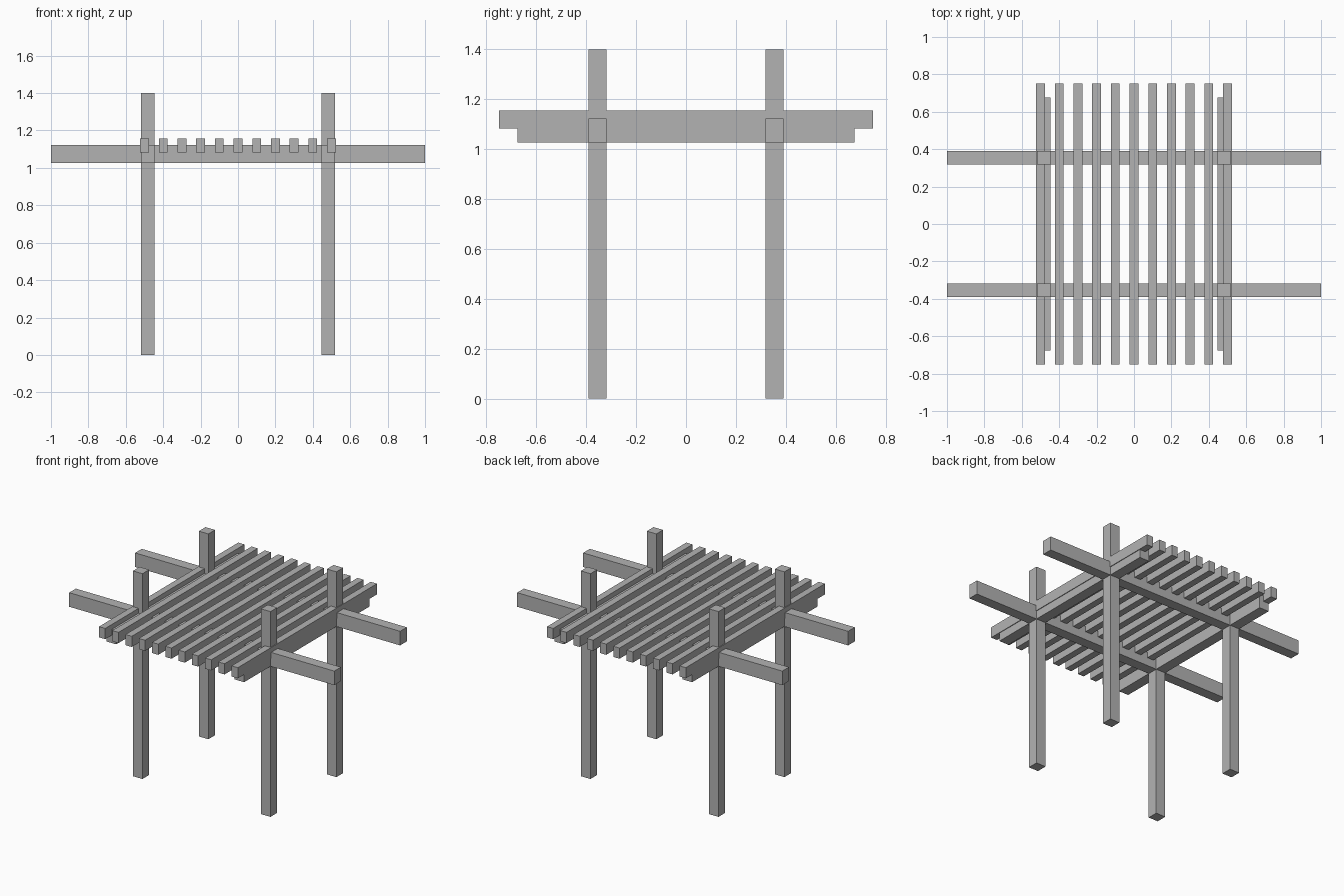
import bpy

cube = bpy.data.objects.get("Cube")
if cube:
    bpy.data.objects.remove(cube, do_unlink=True)

GREY = (0.45, 0.45, 0.45, 1)
timber = bpy.data.materials.new("grey_timber")
timber.use_nodes = True
timber.diffuse_color = GREY
timber.node_tree.nodes["Principled BSDF"].inputs["Base Color"].default_value = GREY

POST_X, POST_Y = 0.483, 0.355   # post centres
THICK = 0.072                   # post and beam thickness
BEAM_LOW, BEAM_HIGH = 1.027, 1.123


def timber_box(name, x, y, low, high, width, depth):
    """Square-cut timber centred on x, y and spanning low to high."""
    bpy.ops.mesh.primitive_cube_add(size=1, location=(x, y, (low + high) / 2))
    box = bpy.context.object
    box.name = name
    box.scale = (width, depth, high - low)
    bpy.ops.object.transform_apply(location=False, rotation=False, scale=True)
    box.data.materials.append(timber)


# Four posts rising past the roof
for side_y, end in ((-1, "front"), (1, "back")):
    for side_x, side in ((-1, "right"), (1, "left")):
        timber_box(f"{end}_{side}_post", side_x * POST_X, side_y * POST_Y,
                   0, 1.4, THICK, THICK)

# Long beams across the front and back
for side_y, end in ((-1, "front"), (1, "back")):
    timber_box(f"{end}_beam", 0, side_y * POST_Y, BEAM_LOW, BEAM_HIGH, 2, THICK)

# Shorter beams along the sides
for side_x, side in ((-1, "right"), (1, "left")):
    timber_box(f"{side}_side_beam", side_x * POST_X, 0,
               BEAM_LOW, BEAM_HIGH, THICK, 1.35)

# Evenly spaced roof slats
for i in range(11):
    timber_box(f"roof_slat_{i + 1}", (i - 5) * 0.1, 0, 1.083, 1.156, 0.047, 1.5)
